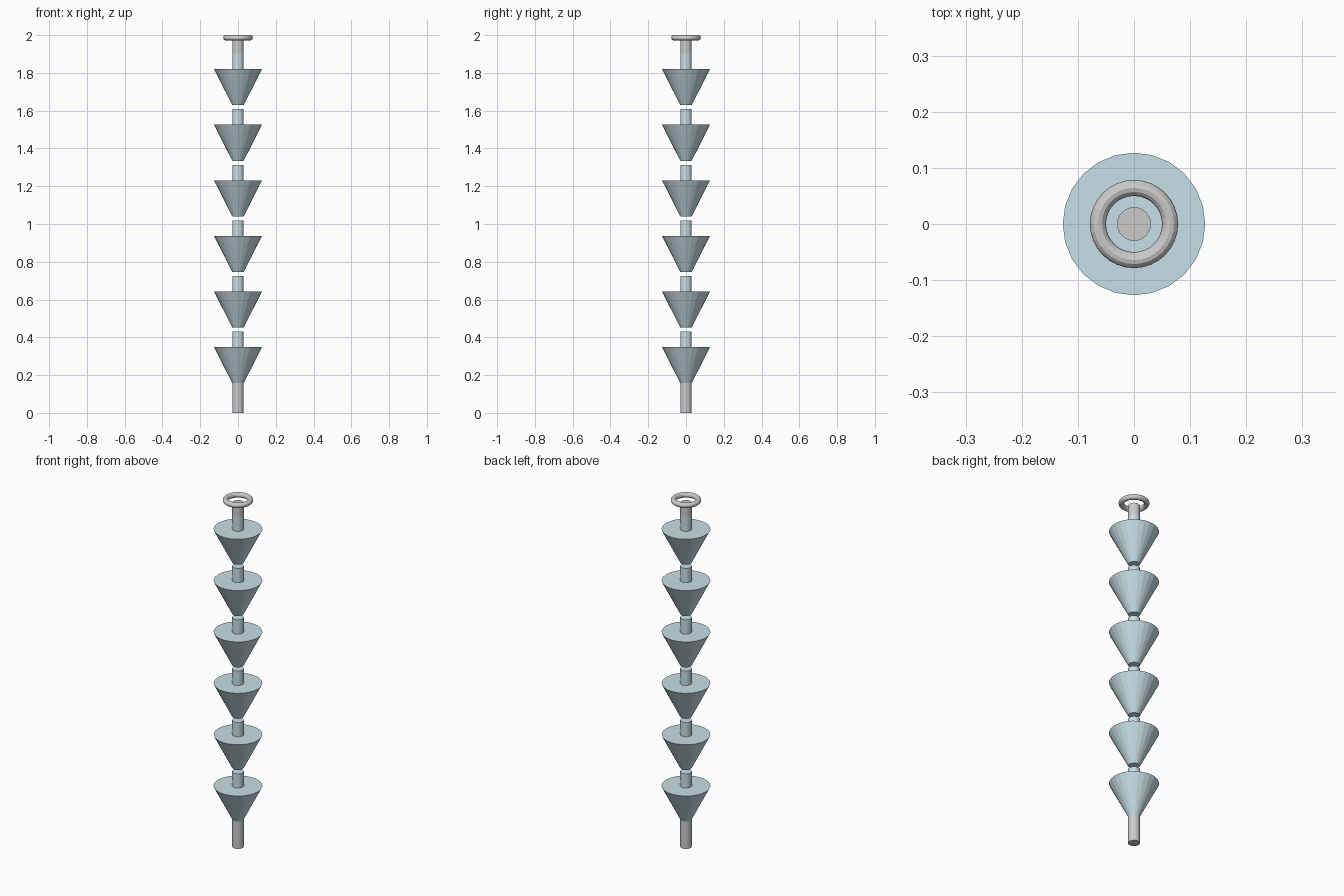
import bpy

if "Cube" in bpy.data.objects:
    bpy.data.objects.remove(bpy.data.objects["Cube"])

SIDES = 24
ROD_R = 0.03      # rod and stem radius
CUP_R = 0.127     # rim radius of each cup
STEP = 0.2944     # spacing of the cups
CUP_Z = 0.157     # bottom of the lowest cup
CUP_H = 0.191
STEM_H = 0.082

blue = bpy.data.materials.new("blue_metal")
blue.diffuse_color = (0.58, 0.74, 0.80, 1)
blue.use_nodes = True
blue.node_tree.nodes["Principled BSDF"].inputs["Base Color"].default_value = blue.diffuse_color


def frustum(name, z0, z1, r0, r1, mat=None):
    bpy.ops.mesh.primitive_cone_add(vertices=SIDES, radius1=r0, radius2=r1,
                                    depth=z1 - z0, location=(0, 0, (z0 + z1) / 2))
    ob = bpy.context.object
    ob.name = name
    if mat:
        ob.data.materials.append(mat)
    return ob


# Grey post at the foot
frustum("bottom_post", 0, CUP_Z, ROD_R, ROD_R)

# Six flared cups, each with a short stem on top and a gap above it
for i in range(6):
    z = CUP_Z + i * STEP
    rim = z + CUP_H
    frustum(f"cup_{i + 1}", z, rim, ROD_R, CUP_R, blue)
    frustum(f"cup_stem_{i + 1}", rim, rim + STEM_H, ROD_R, ROD_R, blue)

# Grey post at the head
top = CUP_Z + 5 * STEP + CUP_H + STEM_H
frustum("top_post", top, 1.972, ROD_R, ROD_R)

# Hanging ring lying flat above the post
bpy.ops.mesh.primitive_torus_add(major_segments=32, minor_segments=12,
                                 major_radius=0.0643, minor_radius=0.0143,
                                 location=(0, 0, 1.9857))
bpy.context.object.name = "top_ring"
